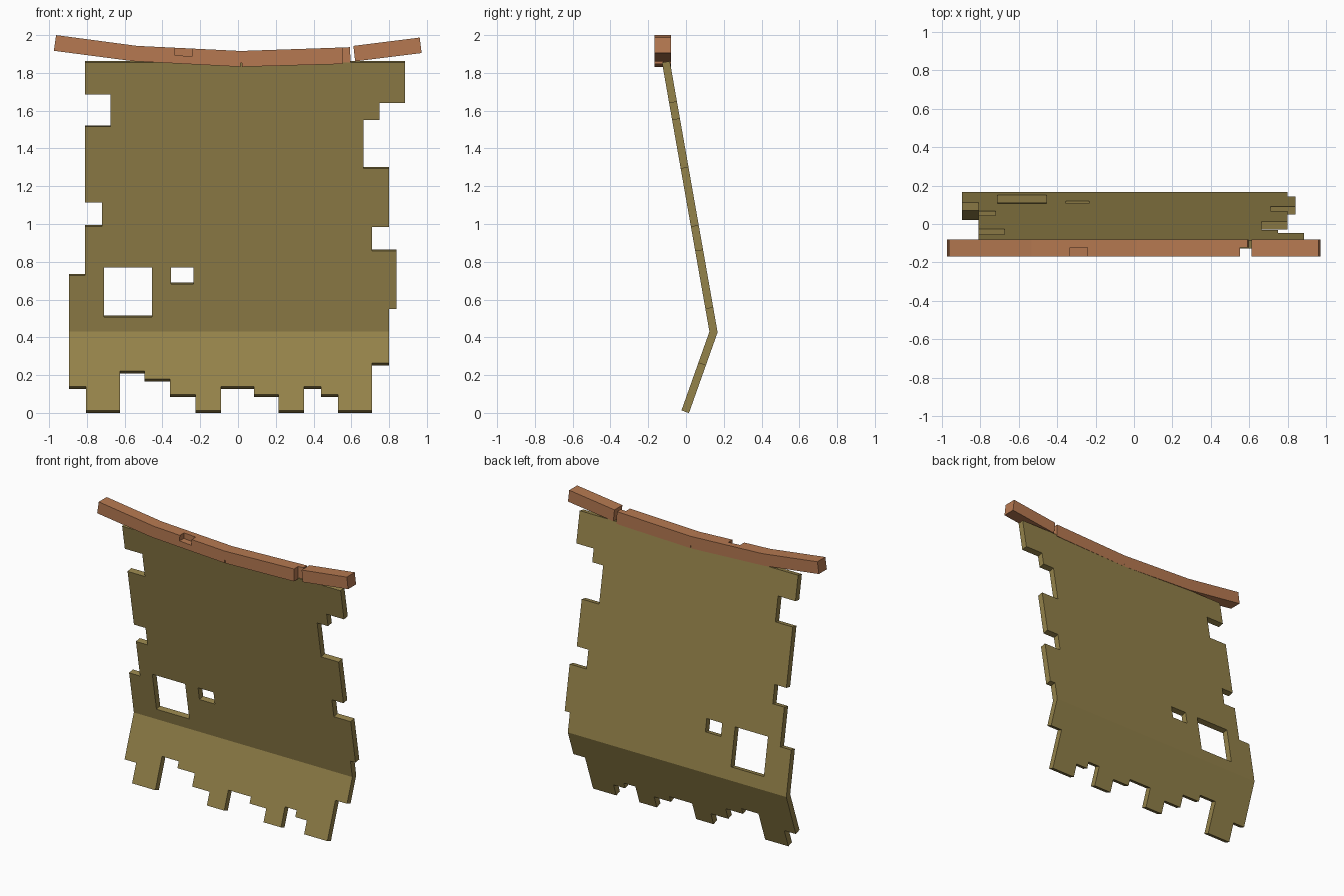
import bpy, bmesh
from mathutils import Vector

if "Cube" in bpy.data.objects:
    bpy.data.objects.remove(bpy.data.objects["Cube"])


def material(name, rgb):
    m = bpy.data.materials.new(name)
    lin = [(c / 255 / 12.92) if c < 10 else ((c / 255 + 0.055) / 1.055) ** 2.4 for c in rgb]
    m.diffuse_color = (*lin, 1)
    m.use_nodes = True
    m.node_tree.nodes["Principled BSDF"].inputs["Base Color"].default_value = m.diffuse_color
    return m


def make(name, bm, mat):
    bmesh.ops.recalc_face_normals(bm, faces=bm.faces)
    me = bpy.data.meshes.new(name)
    bm.to_mesh(me)
    bm.free()
    ob = bpy.data.objects.new(name, me)
    bpy.context.collection.objects.link(ob)
    if mat:
        me.materials.append(mat)
    return ob


def slab(name, pts, y0, y1, mat=None):
    """Front outline (x, z) extruded along y."""
    bm = bmesh.new()
    f = bm.faces.new([bm.verts.new((x, y0, z)) for x, z in pts])
    r = bmesh.ops.extrude_face_region(bm, geom=[f], use_keep_orig=True)
    vs = [g for g in r["geom"] if isinstance(g, bmesh.types.BMVert)]
    bmesh.ops.translate(bm, verts=vs, vec=(0, y1 - y0, 0))
    return make(name, bm, mat)


def rect(x0, x1, z0, z1):
    return [(x0, z0), (x1, z0), (x1, z1), (x0, z1)]


cloth_mat = material("olive cloth", (148, 130, 74))
wood_mat = material("reddish wood", (182, 121, 81))

# Ragged cloth: rows (bottom z, left x, right x) going down, and hem columns (left x, hem z)
TOP, BEND, HEM, THICK = 1.855, 0.43, 0.013, 0.042
rows = [(1.685, -.81, .885), (1.64, -.675, .885), (1.55, -.675, .75), (1.515, -.675, .665),
        (1.295, -.81, .665), (1.115, -.81, .80), (.988, -.72, .80), (.985, -.81, .80),
        (.858, -.81, .71), (.728, -.81, .84), (.55, -.895, .84), (HEM, -.895, .80)]
hem = [(-.895, .14), (-.805, HEM), (-.625, .222), (-.495, .18), (-.36, .098), (-.225, HEM),
       (-.09, .14), (.085, .098), (.215, HEM), (.35, .14), (.44, .098), (.53, HEM), (.71, .265)]
holes = [(-.71, -.455, .507, .77), (-.355, -.235, .682, .77)]


def filled(x, z):
    _, left, right = next(r for r in rows if z > r[0])
    low = [h for hx, h in hem if x > hx]
    if not left < x < right or (low and z < low[-1] and z < BEND):
        return False
    return not any(a < x < b and c < z < d for a, b, c, d in holes)


xs = sorted({v for r in rows for v in r[1:]} | {h[0] for h in hem} | {v for h in holes for v in h[:2]})
zs = sorted({r[0] for r in rows} | {h[1] for h in hem} | {v for h in holes for v in h[2:]} | {TOP, BEND})

# Side profile of the sheet: hem, bend, top
p_hem, p_bend, p_top = Vector((-.024, HEM)), Vector((.124, BEND)), Vector((-.127, TOP))
d_low, d_up = (p_bend - p_hem).normalized(), (p_top - p_bend).normalized()
n_low, n_up = Vector((d_low.y, -d_low.x)), Vector((d_up.y, -d_up.x))
n_mid = (n_low + n_up).normalized()
n_mid /= n_mid.dot(n_up)


def front_y(z):
    a, b = (p_hem, p_bend) if z <= BEND else (p_bend, p_top)
    return a.x + (b.x - a.x) * (z - a.y) / (b.y - a.y)


bm = bmesh.new()
grid = {}


def vert(x, z):
    if (x, z) not in grid:
        grid[x, z] = bm.verts.new((x, front_y(z), z))
    return grid[x, z]


for x0, x1 in zip(xs, xs[1:]):
    for z0, z1 in zip(zs, zs[1:]):
        if filled((x0 + x1) / 2, (z0 + z1) / 2):
            bm.faces.new([vert(x, z) for x, z in rect(x0, x1, z0, z1)])
ext = bmesh.ops.extrude_face_region(bm, geom=bm.faces[:], use_keep_orig=True)
for v in [g for g in ext["geom"] if isinstance(g, bmesh.types.BMVert)]:
    z = v.co.z
    n = n_mid if abs(z - BEND) < 1e-4 else (n_low if z < BEND else n_up)
    v.co += Vector((0, n.x, n.y)) * THICK
make("hanging_cloth", bm, cloth_mat)

# Sagging top beam and its broken-off end
Y0, Y1 = -.168, -.08
beam = slab("top_beam", [(-.975, 1.917), (-.555, 1.862), (.015, 1.832), (.55, 1.847), (.597, 1.85),
                         (.592, 1.936), (.54, 1.934), (.015, 1.916), (-.535, 1.943), (-.963, 2.0)],
            Y0, Y1, wood_mat)
slab("broken_beam_end", [(.62, 1.861), (.972, 1.905), (.962, 1.987), (.611, 1.943)], Y0, Y1, wood_mat)

# Chips and crack cut out of the beam
cuts = [slab("chip_cutter", [(-.335, 1.894), (-.243, 1.887), (-.238, 2.1), (-.33, 2.1)], -.3, -.122),
        slab("end_cutter", rect(.552, .7, 1.7, 2.1), -.3, -.122),
        slab("crack_cutter", rect(.014, .02, 1.7, 1.852), -.3, .1)]
for c in cuts:
    c.hide_render = True
    m = beam.modifiers.new(c.name, "BOOLEAN")
    m.operation, m.object, m.solver = "DIFFERENCE", c, "EXACT"
    bpy.context.view_layer.objects.active = beam
    bpy.ops.object.modifier_apply(modifier=m.name)
    bpy.data.objects.remove(c)
